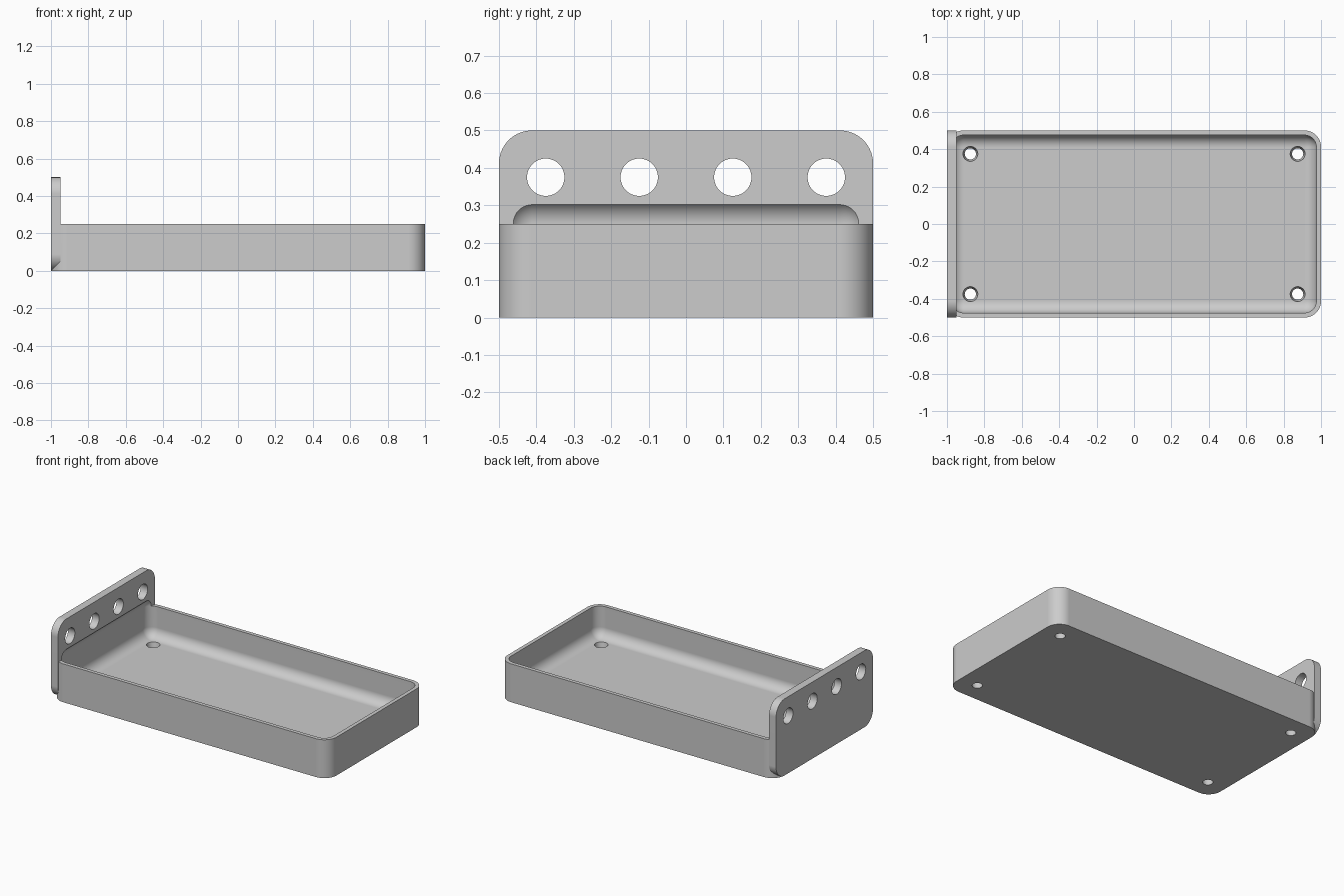
import bpy, bmesh, math
from mathutils import Matrix, Vector

if "Cube" in bpy.data.objects:
    bpy.data.objects.remove(bpy.data.objects["Cube"])

grey = bpy.data.materials.new("light grey")
grey.diffuse_color = (0.604, 0.604, 0.604, 1)
grey.use_nodes = True
grey.node_tree.nodes["Principled BSDF"].inputs["Base Color"].default_value = grey.diffuse_color

WALL, FLOOR, HEIGHT = 0.025, 0.05, 0.25
OUTER_R = 0.088
INNER_R = 0.064


def make_object(name, bm):
    bmesh.ops.recalc_face_normals(bm, faces=bm.faces)
    mesh = bpy.data.meshes.new(name)
    bm.to_mesh(mesh)
    bm.free()
    mesh.materials.append(grey)
    obj = bpy.data.objects.new(name, mesh)
    bpy.context.collection.objects.link(obj)
    return obj


def rounded_slab(name, a, b, radius, place, depth, seg=14):
    """Rounded rectangle of half sizes a, b; place(u, v, d) maps it into space."""
    bm = bmesh.new()
    outline = []
    for q, (sx, sy) in enumerate([(1, 1), (-1, 1), (-1, -1), (1, -1)]):
        for i in range(seg + 1):
            t = math.pi / 2 * (q + i / seg)
            outline.append((sx * (a - radius) + radius * math.cos(t),
                            sy * (b - radius) + radius * math.sin(t)))
    face = bm.faces.new([bm.verts.new(place(u, v, 0)) for u, v in outline])
    ext = bmesh.ops.extrude_face_region(bm, geom=[face])
    shift = Vector(place(0, 0, depth)) - Vector(place(0, 0, 0))
    bmesh.ops.translate(bm, vec=shift,
                        verts=[g for g in ext["geom"] if isinstance(g, bmesh.types.BMVert)])
    return make_object(name, bm)


def cone(name, r1, r2, depth, matrix):
    bm = bmesh.new()
    bmesh.ops.create_cone(bm, cap_ends=True, segments=40, radius1=r1, radius2=r2,
                          depth=depth, matrix=matrix)
    return make_object(name, bm)


def combine(target, other, operation):
    mod = target.modifiers.new(operation, 'BOOLEAN')
    mod.operation = operation
    mod.solver = 'EXACT'
    mod.object = other
    bpy.context.view_layer.objects.active = target
    bpy.ops.object.modifier_apply(modifier=mod.name)
    bpy.data.objects.remove(other)


# Tray body and upright end plate
tray = rounded_slab("tray", 1.0, 0.5, OUTER_R, lambda u, v, d: (u, v, d), HEIGHT)
plate = rounded_slab("end_plate", 0.5, 0.25, OUTER_R,
                     lambda u, v, d: (-1 + d, u, 0.25 + v), 0.05)
combine(tray, plate, 'UNION')

# Rounded cavity, which also scoops slightly into the end plate
top = HEIGHT + INNER_R + 0.001
bm = bmesh.new()
bmesh.ops.create_cube(bm, size=1, matrix=Matrix.Translation((0, 0, (FLOOR + top) / 2))
                      @ Matrix.Diagonal((2 - 2 * WALL, 1 - 2 * WALL, top - FLOOR, 1)))
bmesh.ops.bevel(bm, geom=bm.edges[:], offset=INNER_R, segments=12, profile=0.5,
                affect='EDGES')
combine(tray, make_object("cavity", bm), 'DIFFERENCE')

# Row of holes through the end plate
for y in (-0.375, -0.125, 0.125, 0.375):
    m = Matrix.Translation((-0.975, y, 0.375)) @ Matrix.Rotation(math.pi / 2, 4, 'Y')
    combine(tray, cone("plate_hole", 0.05, 0.05, 0.2, m), 'DIFFERENCE')

# Tapered screw holes in the floor
for x in (-0.875, 0.875):
    for y in (-0.375, 0.375):
        m = Matrix.Translation((x, y, FLOOR / 2))
        combine(tray, cone("floor_hole", 0.028, 0.042, 0.07, m), 'DIFFERENCE')

# Smooth fillets, crisp edges
bpy.ops.object.select_all(action='DESELECT')
tray.select_set(True)
bpy.context.view_layer.objects.active = tray
bpy.ops.object.shade_smooth_by_angle(angle=math.radians(30))
weighted = tray.modifiers.new("weighted_normals", 'WEIGHTED_NORMAL')
weighted.keep_sharp = True
